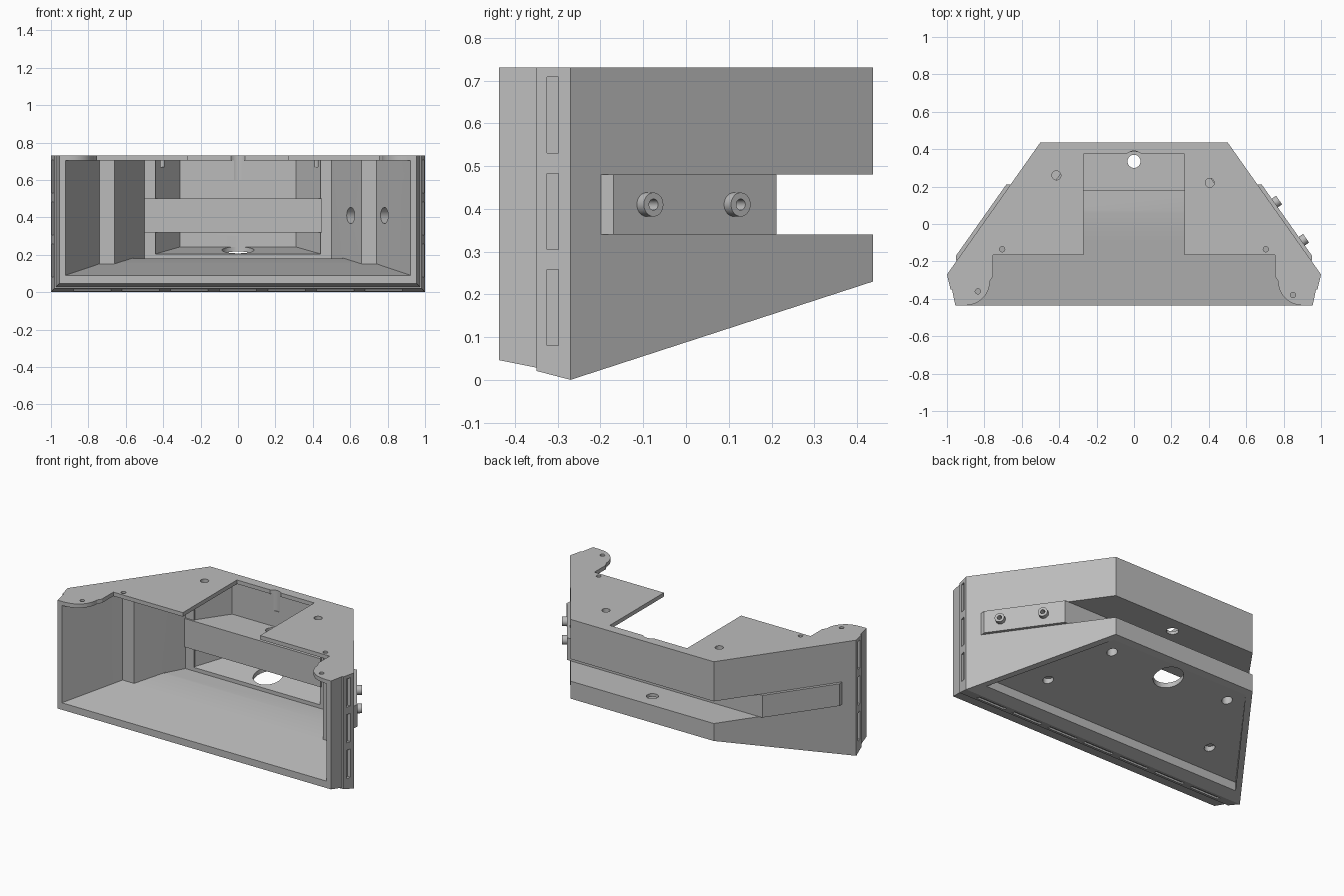
import bpy, bmesh
from math import sin, cos, pi, radians
from mathutils import Vector

if "Cube" in bpy.data.objects:
    bpy.data.objects.remove(bpy.data.objects["Cube"])

grey = bpy.data.materials.new("plain grey")
grey.use_nodes = True
grey.diffuse_color = (0.5, 0.5, 0.5, 1)
grey.node_tree.nodes["Principled BSDF"].inputs["Base Color"].default_value = (0.5, 0.5, 0.5, 1)


def finish(bm, name):
    bmesh.ops.recalc_face_normals(bm, faces=bm.faces)
    mesh = bpy.data.meshes.new(name)
    bm.to_mesh(mesh)
    bm.free()
    mesh.materials.append(grey)
    ob = bpy.data.objects.new(name, mesh)
    bpy.context.collection.objects.link(ob)
    return ob


def prism(name, pts, z0, z1, planes=()):
    """Extrude a plan outline, then trim it with (point, outward normal) planes."""
    bm = bmesh.new()
    face = bm.faces.new([bm.verts.new((x, y, z0)) for x, y in pts])
    top = bmesh.ops.extrude_face_region(bm, geom=[face])["geom"]
    bmesh.ops.translate(bm, vec=(0, 0, z1 - z0),
                        verts=[v for v in top if isinstance(v, bmesh.types.BMVert)])
    for co, no in planes:
        geom = bm.verts[:] + bm.edges[:] + bm.faces[:]
        cutg = bmesh.ops.bisect_plane(bm, geom=geom, plane_co=co, plane_no=no, clear_outer=True)
        edges = [e for e in cutg["geom_cut"] if isinstance(e, bmesh.types.BMEdge)]
        bmesh.ops.edgeloop_fill(bm, edges=edges)
    return finish(bm, name)


def box(x0, x1, y0, y1, z0, z1):
    return prism("cutter", [(x0, y0), (x1, y0), (x1, y1), (x0, y1)], z0, z1)


def disc(x, y, r, z0, z1, n=32):
    return prism("cutter", [(x + r * cos(2 * pi * i / n), y + r * sin(2 * pi * i / n))
                            for i in range(n)], z0, z1)


def rod(name, start, end, r):
    bm = bmesh.new()
    a, b = Vector(start), Vector(end)
    bmesh.ops.create_cone(bm, cap_ends=True, segments=32, radius1=r, radius2=r, depth=(b - a).length)
    bm.transform((b - a).to_track_quat('Z', 'Y').to_matrix().to_4x4())
    bmesh.ops.translate(bm, vec=(a + b) / 2, verts=bm.verts)
    return finish(bm, name)


def combine(target, other, op='DIFFERENCE'):
    other.hide_render = True
    mod = target.modifiers.new("combine", 'BOOLEAN')
    mod.operation, mod.solver, mod.object = op, 'EXACT', other
    bpy.context.view_layer.objects.active = target
    bpy.ops.object.modifier_apply(modifier=mod.name)
    bpy.data.objects.remove(other)


def both(pts):
    return pts + [(-x, y) for x, y in reversed(pts)]


# Outer hull: trapezoid plan with a sloping underside
hull = both([(0.955, -0.437), (0.973, -0.35), (0.981, -0.35), (1, -0.27), (0.5, 0.437)])
shell = prism("housing_shell", hull, -0.3, 0.73,
              [((0, -0.27, 0), (0, 0.325, -1)), ((0, -0.27, 0), (0, -0.26, -1))])
combine(shell, prism("cutter", [(-2, -0.6), (2, -0.6), (2, -0.35), (-2, -0.35)], -0.3, 0.2,
                     [((0, -0.437, 0.046), (0, 0.2, 1))]))

# Front cavity, its flat rear part and the narrow rear chamber
front = both([(0.955, -0.5), (0.92, -0.43), (0.74, -0.094), (0.66, -0.094), (0.56, 0.08)])
combine(shell, prism("cutter", front, 0, 0.705, [((0, -0.437, 0.09), (0, 0.18, -1))]))
combine(shell, prism("cutter", both([(0.56, 0.06), (0.56, 0.08), (0.5, 0.19)]), 0.18, 0.705))
combine(shell, prism("cutter", both([(0.44, 0.17), (0.44, 0.2), (0.31, 0.385)]), 0.1, 0.705,
                     [((0, 0.2, 0.205), (0, 0.2, -1))]))

# Opening in the top plate with rounded front tabs
arc = [(0.9 - 0.13 * cos(radians(a)), -0.305 - 0.13 * sin(radians(a))) for a in range(0, 91, 10)]
opening = [(0.27, 0.375), (0.27, -0.165), (0.755, -0.165), (0.755, -0.28)] + arc + [(0.9, -0.6)]
combine(shell, prism("cutter", both(opening), 0.7, 0.9))
combine(shell, disc(0, 0.335, 0.055, 0.6, 0.9))

# Channel across the back
combine(shell, box(-0.5, 0.45, 0.18, 0.41, 0.32, 0.5), 'UNION')
combine(shell, box(-1.2, 1.2, 0.212, 0.6, 0.34, 0.48))
combine(shell, disc(0, 0.335, 0.035, 0.3, 0.55))

# Raised side pads
pad = [(0.6, 0.212), (0.682, 0.212), (0.952, -0.17), (0.95, -0.2), (0.88, -0.2)]
for s in (1, -1):
    combine(shell, prism("pad", [(s * x, y) for x, y in pad], 0.34, 0.48), 'UNION')

# Recess under the floor, magnet pockets and the large floor hole
combine(shell, prism("cutter", both([(0.91, -0.2), (0.48, 0.4)]), -0.2, 0.5,
                     [((0, -0.22, 0.072), (0, -0.24, 1))]))
for s in (1, -1):
    combine(shell, disc(s * 0.59, -0.045, 0.03, 0, 0.14))
    combine(shell, disc(s * 0.42, 0.31, 0.03, 0, 0.26))
combine(shell, disc(0, 0.3, 0.086, 0.1, 0.3))

# Slots along the sides and the front underside
for s in (1, -1):
    for z in (0.08, 0.305, 0.53):
        x = sorted((s * 0.975, s * 1.1))
        combine(shell, box(x[0], x[1], -0.325, -0.298, z, z + 0.178))
for i in range(-3, 4):
    combine(shell, box(i * 0.26 - 0.1, i * 0.26 + 0.1, -0.325, -0.298, -0.1, 0.025))

# Small holes in the top
for x, y, r in ((-0.415, 0.26, 0.024), (0.405, 0.22, 0.024), (-0.705, -0.135, 0.014),
                (0.705, -0.135, 0.014), (-0.835, -0.36, 0.014), (0.85, -0.38, 0.014)):
    combine(shell, disc(x, y, r, 0.67, 0.9))

# Bores through one side, with a hollow screw head on each
out = Vector((0.816, 0.577, 0))
for i, y in enumerate((-0.092, 0.112)):
    base = Vector((0.832 - 0.707 * y, y, 0.41))
    combine(shell, rod("cutter", base - out * 0.35, base - out * 0.06, 0.043))
    combine(shell, rod("cutter", base - out * 0.1, base + out * 0.1, 0.013))
    head = rod("screw_head_%d" % (i + 1), base - out * 0.02, base + out * 0.028, 0.028)
    combine(head, rod("cutter", base - out * 0.1, base + out * 0.1, 0.013))

# Keep flat faces crisp and round holes smooth
for ob in bpy.context.collection.objects:
    if ob.type == 'MESH' and grey.name in ob.data.materials:
        bpy.ops.object.select_all(action='DESELECT')
        ob.select_set(True)
        bpy.context.view_layer.objects.active = ob
        bpy.ops.object.shade_smooth_by_angle(angle=radians(20))
